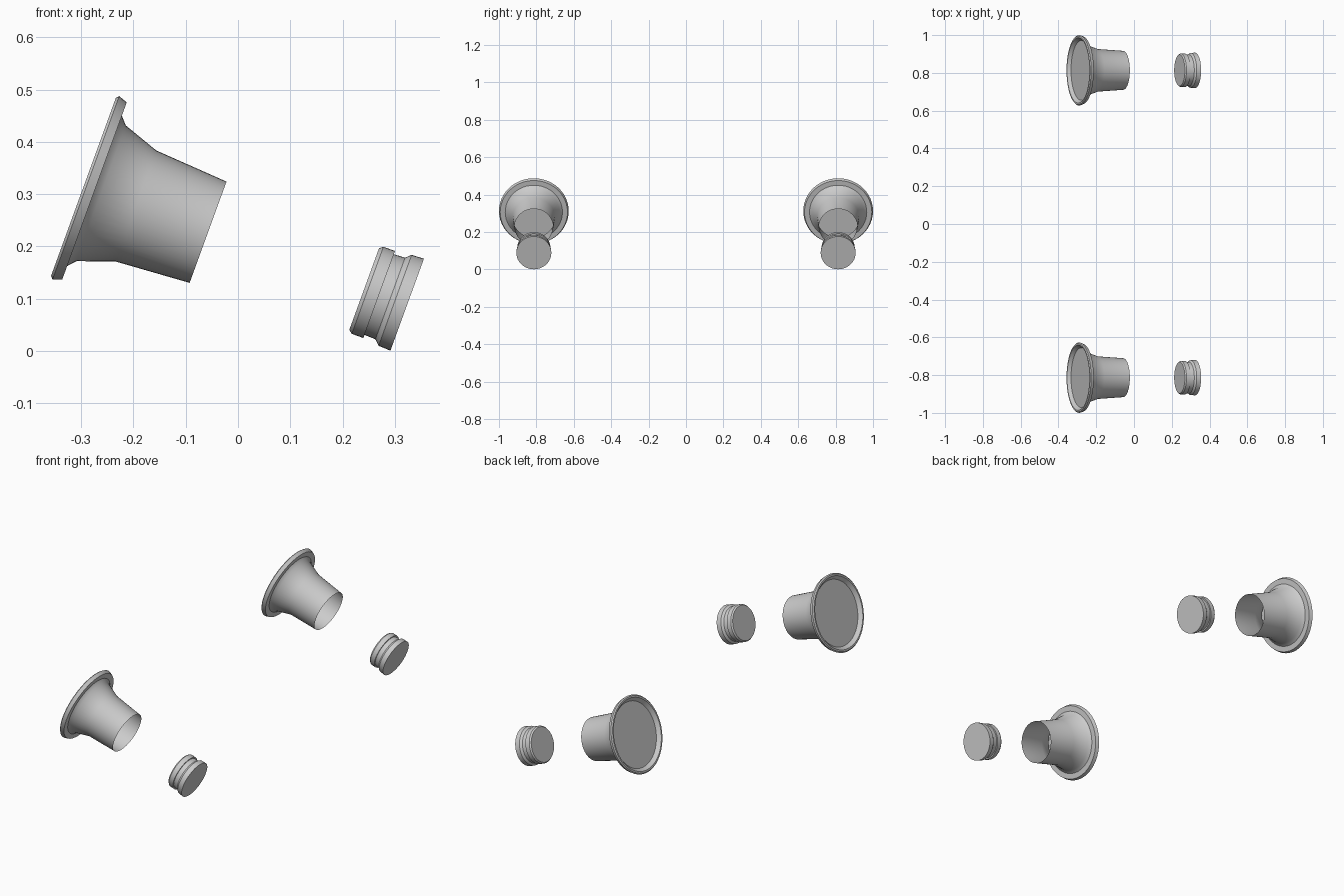
import bpy, math
from mathutils import Vector

cube = bpy.data.objects.get("Cube")
if cube:
    bpy.data.objects.remove(cube, do_unlink=True)

SEGMENTS = 48
TILT = math.radians(20)        # axis dips toward +x
AXIS_HEIGHT = 0.194            # axis offset, square to the tilted axis
SIDE_Y = 0.8135

grey = bpy.data.materials.new("light grey")
grey.use_nodes = True
colour = (0.6, 0.6, 0.6, 1)
grey.diffuse_color = colour
grey.node_tree.nodes["Principled BSDF"].inputs["Base Color"].default_value = colour


def turned_part(name, profile, y, cap_end):
    """Turn (distance, radius) points about the tilted axis, capping the start."""
    verts, faces = [], []
    for dist, radius in profile:
        for i in range(SEGMENTS):
            a = math.tau * i / SEGMENTS
            verts.append(Vector((radius * math.cos(a), radius * math.sin(a), dist)))
    for row in range(len(profile) - 1):
        low, high = row * SEGMENTS, (row + 1) * SEGMENTS
        for i in range(SEGMENTS):
            j = (i + 1) % SEGMENTS
            faces.append((low + i, low + j, high + j, high + i))
    faces.append(tuple(reversed(range(SEGMENTS))))
    if cap_end:
        faces.append(tuple(range(len(verts) - SEGMENTS, len(verts))))
    mesh = bpy.data.meshes.new(name)
    mesh.from_pydata(verts, [], faces)
    mesh.materials.append(grey)
    obj = bpy.data.objects.new(name, mesh)
    bpy.context.collection.objects.link(obj)
    obj.rotation_euler.y = math.pi / 2 + TILT
    obj.location = (AXIS_HEIGHT * math.sin(TILT), y, AXIS_HEIGHT * math.cos(TILT))
    bpy.ops.object.select_all(action="DESELECT")
    obj.select_set(True)
    bpy.context.view_layer.objects.active = obj
    bpy.ops.object.shade_smooth_by_angle(angle=math.radians(30))


# Flared cup: recessed face, rounded flange, neck that is open at its narrow end
cup = [(-0.368, 0.158), (-0.385, 0.173), (-0.385, 0.181), (-0.38, 0.1865),
       (-0.3625, 0.180), (-0.3625, 0.153), (-0.349, 0.138),
       (-0.278, 0.113), (-0.1315, 0.103)]

# Solid plug with a groove round the middle
plug = [(0.186, 0.083), (0.193, 0.0885), (0.2165, 0.0885), (0.2165, 0.082),
        (0.239, 0.083), (0.249, 0.0925), (0.2735, 0.0935)]

for side, y in (("front", -SIDE_Y), ("back", SIDE_Y)):
    turned_part(side + "_flared_cup", cup, y, False)
    turned_part(side + "_grooved_plug", plug, y, True)
